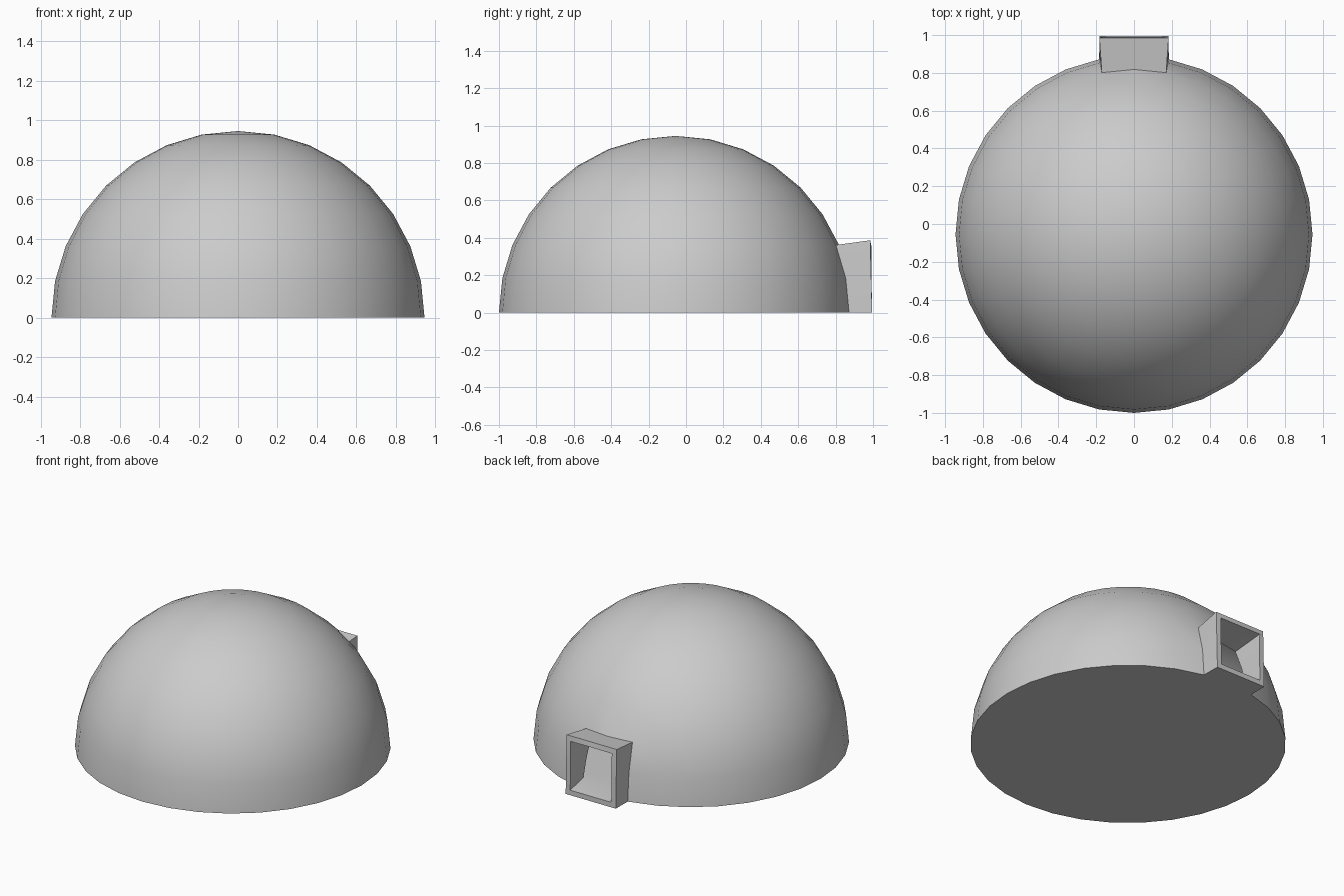
import bpy, bmesh
from math import radians

if "Cube" in bpy.data.objects:
    bpy.data.objects.remove(bpy.data.objects["Cube"])

R, CY, WALL = 0.945, -0.055, 0.033

# Dome shell: lower half of a 32 x 16 sphere removed, then closed with a floor
bm = bmesh.new()
bmesh.ops.create_uvsphere(bm, u_segments=32, v_segments=16, radius=R)
bmesh.ops.delete(bm, geom=[v for v in bm.verts if v.co.z < -0.01], context='VERTS')
for v in bm.verts:
    v.co.y += CY
    if v.co.z < 0.001:
        v.co.z = 0
bmesh.ops.contextual_create(bm, geom=[e for e in bm.edges if e.is_boundary])

# Entrance tunnel: extrude the four lowest wall faces at the back
door = []
for f in bm.faces:
    c = f.calc_center_median()
    if len(f.verts) == 4 and c.y > 0.6 and abs(c.x) < 0.15 and c.z < 0.37:
        door.append(f)
ext = bmesh.ops.extrude_face_region(bm, geom=door)['geom']
bmesh.ops.delete(bm, geom=[f for f in door if f.is_valid], context='FACES')
for v in [g for g in ext if isinstance(g, bmesh.types.BMVert)]:
    v.co.y = 0.995 - 0.01 * v.co.z / 0.36
    v.co.z *= 1.07
    v.co.x = 0.183 * (1 if v.co.x > 0.05 else -1 if v.co.x < -0.05 else 0)

# Open the mouth of the tunnel
bmesh.ops.delete(bm, geom=[g for g in ext if isinstance(g, bmesh.types.BMFace)], context='FACES')
bmesh.ops.recalc_face_normals(bm, faces=bm.faces)
top = max(bm.faces, key=lambda f: f.calc_center_median().z)
if top.normal.z < 0:
    bmesh.ops.reverse_faces(bm, faces=bm.faces)

mesh = bpy.data.meshes.new("dome_shelter")
bm.to_mesh(mesh)
bm.free()
dome = bpy.data.objects.new("dome_shelter", mesh)
bpy.context.collection.objects.link(dome)

# Wall thickness goes inward
solid = dome.modifiers.new("wall", 'SOLIDIFY')
solid.thickness = WALL
solid.offset = -1
solid.use_even_offset = True

bpy.context.view_layer.objects.active = dome
dome.select_set(True)
bpy.ops.object.modifier_apply(modifier="wall")
bpy.ops.object.shade_smooth_by_angle(angle=radians(30))
